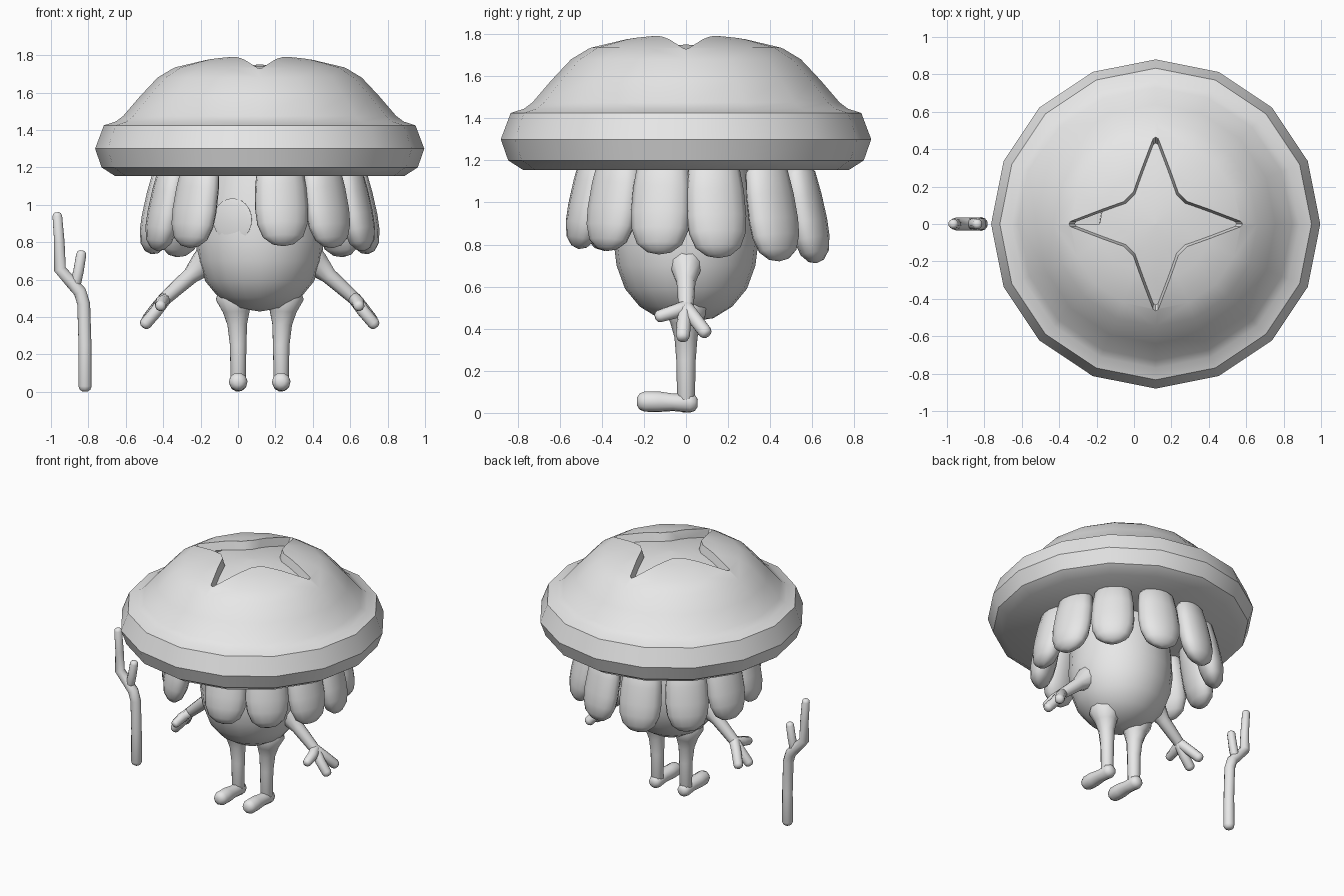
import bpy, bmesh, math
from mathutils import Vector, Matrix

if "Cube" in bpy.data.objects:
    bpy.data.objects.remove(bpy.data.objects["Cube"])

CX = 0.116  # centre of the figure; the stick stands beside it
grey = bpy.data.materials.new("plain_grey")
grey.diffuse_color = (0.8, 0.8, 0.8, 1)
grey.use_nodes = True
grey.node_tree.nodes["Principled BSDF"].inputs["Base Color"].default_value = grey.diffuse_color


def finish(name, bm, angle=40):
    bmesh.ops.remove_doubles(bm, verts=bm.verts, dist=1e-5)
    bmesh.ops.recalc_face_normals(bm, faces=bm.faces)
    me = bpy.data.meshes.new(name)
    bm.to_mesh(me)
    bm.free()
    me.materials.append(grey)
    ob = bpy.data.objects.new(name, me)
    bpy.context.collection.objects.link(ob)
    smooth(ob, angle)
    return ob


def smooth(ob, angle):
    bpy.ops.object.select_all(action='DESELECT')
    ob.select_set(True)
    bpy.context.view_layer.objects.active = ob
    bpy.ops.object.shade_smooth_by_angle(angle=math.radians(angle))


def loft(bm, rings):
    """Skin a list of closed rings of points and cap both ends."""
    rows = [[bm.verts.new(p) for p in ring] for ring in rings]
    n = len(rows[0])
    for a, b in zip(rows, rows[1:]):
        for i in range(n):
            j = (i + 1) % n
            bm.faces.new((a[i], a[j], b[j], b[i]))
    bm.faces.new(rows[0])
    bm.faces.new(rows[-1])


def lathe(name, profile, segs, matrix, angle=40):
    bm = bmesh.new()
    turn = [2 * math.pi * i / segs for i in range(segs)]
    loft(bm, [[matrix @ Vector((r * math.cos(t), r * math.sin(t), z)) for t in turn]
              for r, z in profile])
    return finish(name, bm, angle)


def tube(bm, path, sides=10):
    """Tapered limb through (x, y, z, radius) points, with rounded ends."""
    pts = [Vector(p[:3]) for p in path]
    rad = [p[3] for p in path]
    rings = []
    for i, p in enumerate(pts):
        d = (pts[min(i + 1, len(pts) - 1)] - pts[max(i - 1, 0)]).normalized()
        u = d.cross(Vector((0.3, 1, 0.1))).normalized()
        v = d.cross(u)
        steps = [(0, 1)]
        if i == 0:
            steps = [(-0.75, 0.4), (-0.5, 0.8), (0, 1)]
        if i == len(pts) - 1:
            steps = [(0, 1), (0.5, 0.8), (0.75, 0.4)]
        for off, s in steps:
            c = p + d * off * rad[i]
            rings.append([c + (u * math.cos(t) + v * math.sin(t)) * rad[i] * s
                          for t in (2 * math.pi * k / sides for k in range(sides))])
    loft(bm, rings)


def limb(name, paths, side=1):
    """Limb paths use x measured from the figure's centre; side mirrors them."""
    bm = bmesh.new()
    for path in paths:
        tube(bm, [(CX + side * x, y, z, r) for x, y, z, r in path])
    return finish(name, bm, 60)


centre = Matrix.Translation((CX, 0, 0))

# Cap: dome on a thick rim
dome = [(0.73, 1.475), (0.64, 1.58), (0.546, 1.68), (0.455, 1.735),
        (0.30, 1.775), (0.135, 1.802), (0.002, 1.81)]
rim = [(0.002, 1.156), (0.775, 1.155), (0.845, 1.2), (0.88, 1.3), (0.833, 1.425), (0.77, 1.445)]
cap = lathe("cap", rim + dome, 16, centre, 35)

# Star recess: tapered star prism whose floor follows a lowered dome
star = []
for k in range(4):
    a = k * math.pi / 2
    star += [(0.45, a - 0.03), (0.46, a), (0.45, a + 0.03),
             (0.19, a + math.pi / 4 - 0.17), (0.19, a + math.pi / 4 + 0.17)]
bm = bmesh.new()
loft(bm, [[Vector((CX + r * s * math.cos(a), r * s * math.sin(a), z)) for r, a in star]
          for z, s in ((1.58, 0.80), (1.9, 1.25))])
cutter = finish("star_cutter", bm)
floor = lathe("star_floor_cutter", [(0.002, 1.3), (0.73, 1.3)] + [(r, z - 0.06) for r, z in dome],
              16, centre)


def cut(target, tool):
    mod = target.modifiers.new("cut", 'BOOLEAN')
    mod.operation = 'DIFFERENCE'
    mod.solver = 'EXACT'
    mod.object = tool
    bpy.context.view_layer.objects.active = target
    bpy.ops.object.modifier_apply(modifier=mod.name)


cut(cutter, floor)
cut(cap, cutter)
for helper in (cutter, floor):
    bpy.data.objects.remove(helper)
smooth(cap, 35)

# Egg-shaped body
lathe("body", [(0.002, 0.43), (0.13, 0.45), (0.22, 0.505), (0.29, 0.59), (0.33, 0.7), (0.345, 0.82),
               (0.335, 1.0), (0.30, 1.16)], 20, centre, 60)

# Eye: thin disc lying on the front of the body
a = math.radians(-90 - 26)
eye = Matrix.Translation((CX + 0.335 * math.cos(a), 0.335 * math.sin(a), 0.92)) \
    @ Matrix.Rotation(a + math.pi / 2, 4, 'Z') @ Matrix.Rotation(math.pi / 2, 4, 'X')
lathe("eye", [(0.002, 0.006), (0.09, 0.004), (0.115, -0.003), (0.115, -0.004)], 24, eye)

# Hair: ring of hanging lobes, open at the front left
lobe = [(0.002, 0), (0.06, 0.012), (0.11, 0.05), (0.138, 0.12), (0.145, 0.2),
        (0.14, 0.32), (0.125, 0.43), (0.09, 0.47)]
for i, deg in enumerate((-76, -44, -13, 15, 45, 75, 105, 135, 165, 195, 226)):
    t = math.radians(deg)
    back = math.sin(t)
    r = 0.585 + 0.06 * back
    m = Matrix.Translation((CX + r * math.cos(t), r * math.sin(t), 0.745 - 0.035 * back)) \
        @ Matrix.Rotation(t, 4, 'Z') @ Matrix.Rotation(-0.2, 4, 'Y') \
        @ Matrix.Diagonal((0.58, 1, 1.0, 1))
    lathe(f"hair_lobe_{i + 1}", lobe, 14, m, 60)

# Legs, feet, arms and three-fingered hands on both sides
for side, label in ((-1, "left"), (1, "right")):
    limb(f"{label}_leg", [[(0.13, 0, 0.50, 0.11), (0.125, 0, 0.43, 0.075), (0.12, 0, 0.36, 0.055),
                           (0.115, 0, 0.25, 0.046), (0.115, 0, 0.05, 0.042)]], side)
    limb(f"{label}_foot", [[(0.115, 0.02, 0.047, 0.047), (0.115, -0.06, 0.05, 0.042),
                            (0.115, -0.13, 0.053, 0.05), (0.115, -0.195, 0.054, 0.05)]], side)
    wrist = (0.505, 0, 0.50, 0.036)
    limb(f"{label}_arm", [
        [(0.25, 0, 0.72, 0.10), (0.31, 0, 0.68, 0.07), (0.37, 0, 0.62, 0.045), wrist],
        [wrist, (0.525, -0.06, 0.48, 0.034), (0.53, -0.125, 0.46, 0.03)],
        [wrist, (0.555, -0.01, 0.43, 0.034), (0.61, -0.015, 0.365, 0.033)],
        [wrist, (0.55, 0.04, 0.45, 0.034), (0.60, 0.09, 0.385, 0.033)]], side)

# Forked walking stick
bm = bmesh.new()
tube(bm, [(-0.818, 0, 0.03, 0.037), (-0.818, 0, 0.25, 0.036), (-0.825, 0, 0.47, 0.036),
          (-0.845, 0, 0.535, 0.036), (-0.89, 0, 0.585, 0.034), (-0.952, 0, 0.655, 0.034),
          (-0.955, 0, 0.8, 0.029), (-0.966, 0, 0.94, 0.027)])
tube(bm, [(-0.87, 0, 0.57, 0.03), (-0.852, 0, 0.65, 0.029), (-0.838, 0, 0.735, 0.028)])
finish("stick", bm, 60)
